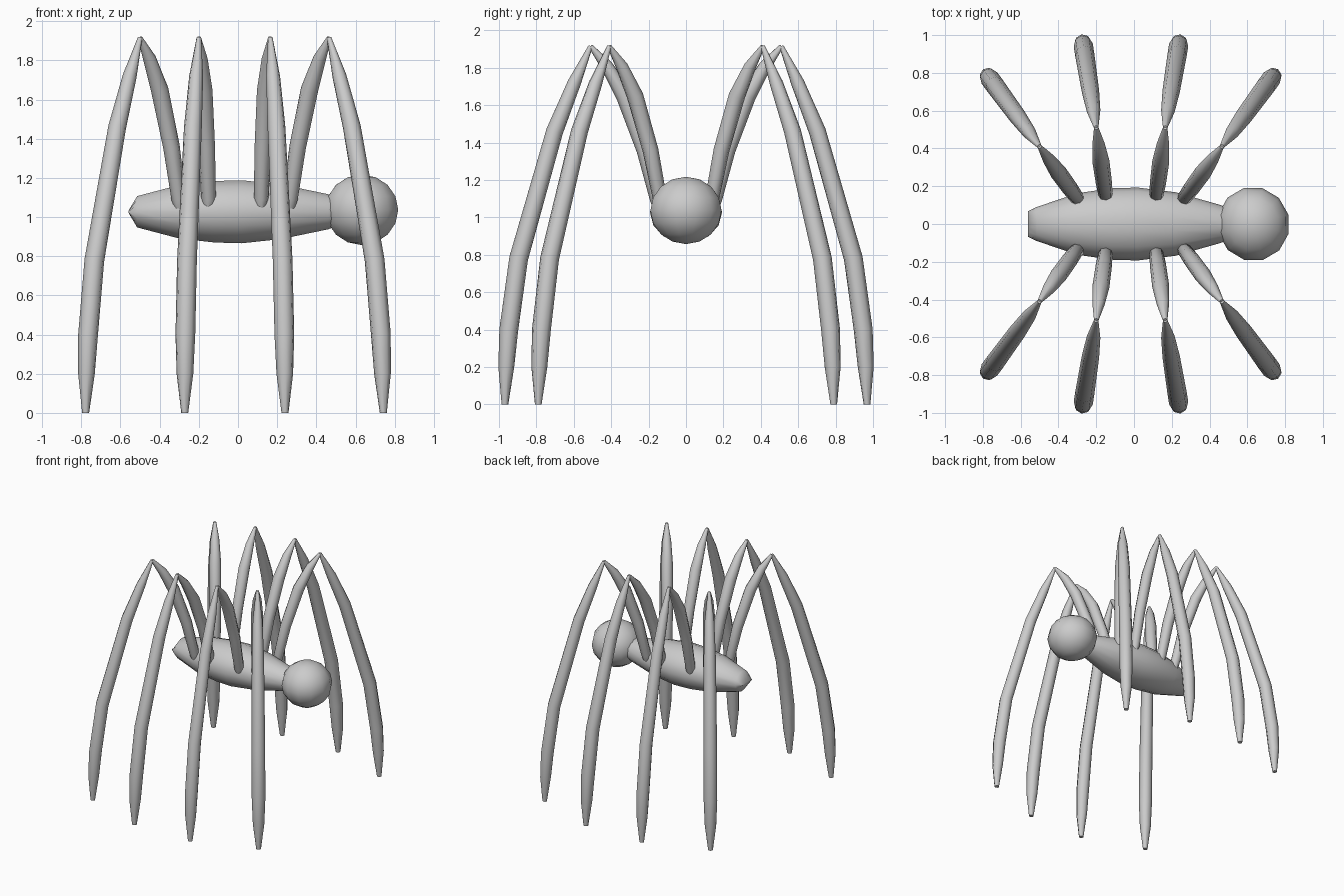
import bpy, bmesh, math

if "Cube" in bpy.data.objects:
    bpy.data.objects.remove(bpy.data.objects["Cube"])


def shade(ob):
    for p in ob.data.polygons:
        p.use_smooth = True


def tube(name, points, depth_res=2):
    """Tapered limb through (x, y, z, radius) points, converted to a mesh."""
    cu = bpy.data.curves.new(name, 'CURVE')
    cu.dimensions = '3D'
    cu.bevel_depth = 1.0
    cu.bevel_resolution = depth_res
    cu.use_fill_caps = True
    sp = cu.splines.new('POLY')
    sp.points.add(len(points) - 1)
    for p, (x, y, z, r) in zip(sp.points, points):
        p.co = (x, y, z, 1)
        p.radius = r
    sp.use_smooth = True
    ob = bpy.data.objects.new(name, cu)
    bpy.context.collection.objects.link(ob)
    return ob


# body: elliptical rings along x (x, half width, half height)
rings = [(-0.56, 0.068, 0.004), (-0.515, 0.09, 0.082), (-0.3, 0.163, 0.14),
         (-0.12, 0.189, 0.161), (0.02, 0.193, 0.165), (0.22, 0.168, 0.143),
         (0.46, 0.1, 0.092), (0.55, 0.06, 0.06)]
N = 14
bm = bmesh.new()
loops = []
for x, ry, rz in rings:
    loops.append([bm.verts.new((x, ry * math.cos(2 * math.pi * i / N),
                                1.027 + rz * math.sin(2 * math.pi * i / N)))
                  for i in range(N)])
for a, b in zip(loops, loops[1:]):
    for i in range(N):
        j = (i + 1) % N
        bm.faces.new((a[i], a[j], b[j], b[i]))
bm.faces.new(loops[0])
bm.faces.new(loops[-1])
bmesh.ops.recalc_face_normals(bm, faces=bm.faces)
me = bpy.data.meshes.new("body")
bm.to_mesh(me)
bm.free()
body = bpy.data.objects.new("body", me)
bpy.context.collection.objects.link(body)
shade(body)

# head
bpy.ops.mesh.primitive_uv_sphere_add(segments=12, ring_count=8, radius=1,
                                     location=(0.632, 0, 1.037),
                                     rotation=(0, 0, math.radians(15)))
head = bpy.context.object
head.name = "head"
head.scale = (0.192, 0.197, 0.18)
shade(head)

# legs: hip, knee and foot positions in plan
legs = {"rear": ((-0.30, 0.135), (-0.50, 0.41), (-0.778, 0.79)),
        "mid_rear": ((-0.15, 0.15), (-0.20, 0.51), (-0.272, 0.968)),
        "mid_front": ((0.118, 0.15), (0.165, 0.51), (0.24, 0.968)),
        "front": ((0.265, 0.135), (0.465, 0.41), (0.742, 0.79))}
# (fraction of the way, height, radius)
upper = [(0, 1.045, 0.024), (0.01, 1.09, 0.038), (0.2, 1.36, 0.043),
         (0.5, 1.65, 0.045), (0.76, 1.81, 0.033), (1, 1.915, 0.012)]
lower = [(0, 1.915, 0.012), (0.19, 1.72, 0.036), (0.42, 1.46, 0.046),
         (0.84, 0.78, 0.051), (0.955, 0.4, 0.051), (0.985, 0.2, 0.043),
         (1, 0.0, 0.018)]


def along(a, b, prof, side):
    return [(a[0] + (b[0] - a[0]) * t, side * (a[1] + (b[1] - a[1]) * t), z, r)
            for t, z, r in prof]


for side, label in ((1, "left"), (-1, "right")):
    for name, (hip, knee, foot) in legs.items():
        tube(f"{name}_{label}_upper_leg", along(hip, knee, upper, side))
        tube(f"{name}_{label}_lower_leg", along(knee, foot, lower, side))
